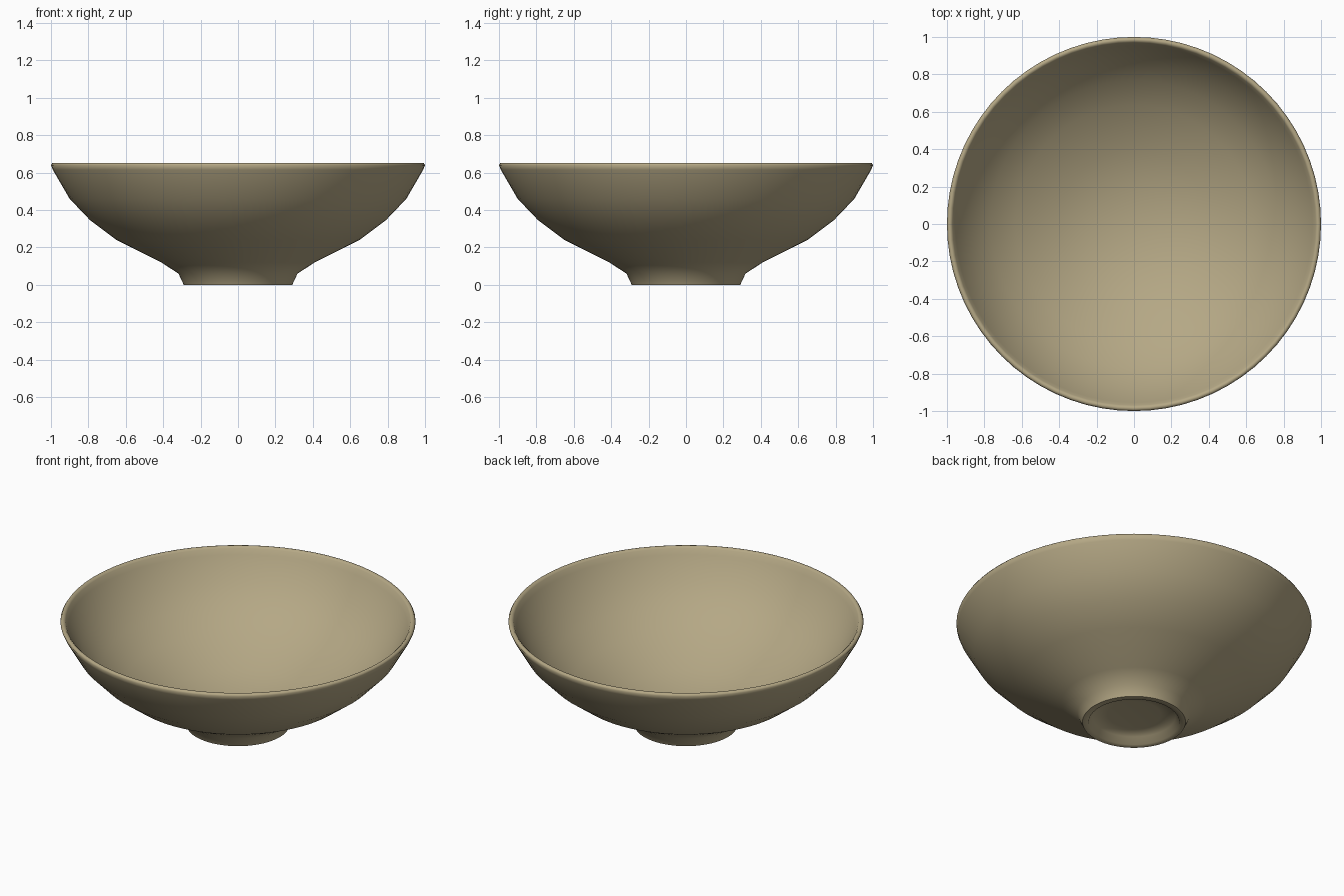
import bpy, bmesh, math

cube = bpy.data.objects.get("Cube")
if cube:
    bpy.data.objects.remove(cube, do_unlink=True)

SEGMENTS = 72

# Glazed clay colour
clay = bpy.data.materials.new("tan_clay")
clay.use_nodes = True
colour = (0.46, 0.39, 0.235, 1)
clay.diffuse_color = colour
clay.node_tree.nodes["Principled BSDF"].inputs["Base Color"].default_value = colour

# Cross-section as (radius, height), from under the foot round to the inside floor
foot = [(0, 0.05), (0.15, 0.048), (0.235, 0.04), (0.255, 0), (0.29, 0), (0.318, 0.06)]
outer_wall = [(0.41, 0.12), (0.65, 0.24), (0.79, 0.345), (0.9, 0.46), (0.99, 0.615)]
rim = [(1, 0.64), (0.993, 0.651), (0.98, 0.652), (0.97, 0.642)]
inner_wall = [(0.955, 0.61), (0.873, 0.475), (0.768, 0.366), (0.635, 0.267),
              (0.4, 0.152), (0.2, 0.095), (0, 0.08)]
profile = foot + outer_wall + rim + inner_wall

# Spin the cross-section into a closed bowl
bm = bmesh.new()
points = [bm.verts.new((r, 0, z)) for r, z in profile]
edges = [bm.edges.new(pair) for pair in zip(points, points[1:])]
bmesh.ops.spin(bm, geom=points + edges, cent=(0, 0, 0), axis=(0, 0, 1),
               angle=math.tau, steps=SEGMENTS)
bmesh.ops.remove_doubles(bm, verts=bm.verts, dist=0.0005)
bmesh.ops.recalc_face_normals(bm, faces=bm.faces)

mesh = bpy.data.meshes.new("bowl")
bm.to_mesh(mesh)
bm.free()
mesh.materials.append(clay)
bowl = bpy.data.objects.new("bowl", mesh)
bpy.context.collection.objects.link(bowl)

# Smooth walls with a crisp foot ring
bpy.ops.object.select_all(action="DESELECT")
bowl.select_set(True)
bpy.context.view_layer.objects.active = bowl
bpy.ops.object.shade_smooth_by_angle(angle=math.radians(65))
